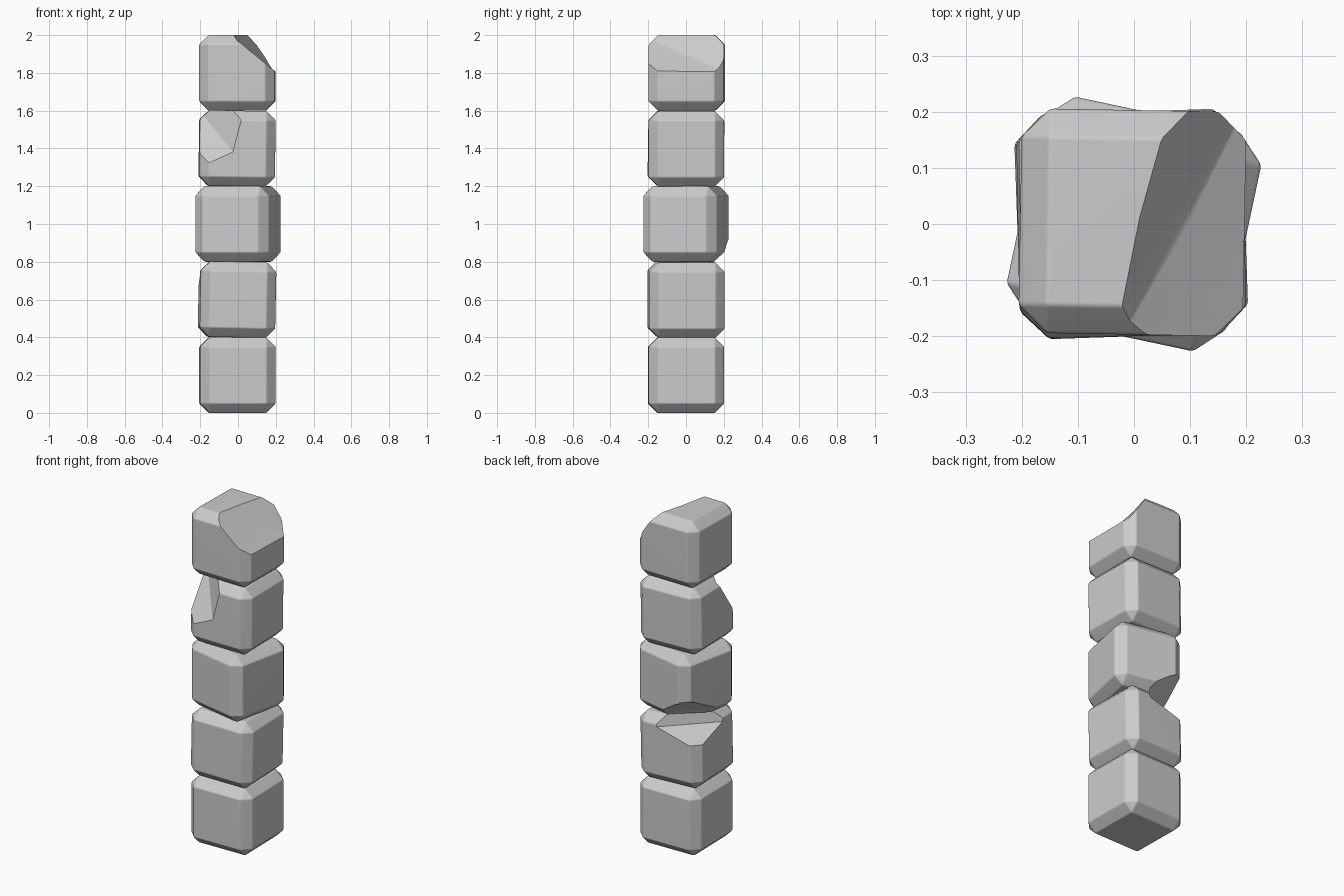
import bpy, bmesh
from math import radians
from mathutils import Vector

if "Cube" in bpy.data.objects:
    bpy.data.objects.remove(bpy.data.objects["Cube"], do_unlink=True)

stone = bpy.data.materials.new("grey stone")
stone.use_nodes = True
stone.diffuse_color = (0.6, 0.6, 0.6, 1)
stone.node_tree.nodes["Principled BSDF"].inputs["Base Color"].default_value = (0.6, 0.6, 0.6, 1)


def mesh_object(name, bm):
    bmesh.ops.recalc_face_normals(bm, faces=bm.faces)
    mesh = bpy.data.meshes.new(name)
    bm.to_mesh(mesh)
    bm.free()
    obj = bpy.data.objects.new(name, mesh)
    bpy.context.collection.objects.link(obj)
    mesh.materials.append(stone)
    return obj


def chip_cutter(points, outward):
    """Convex lump swept outward from the broken surface."""
    bm = bmesh.new()
    for p in points:
        bm.verts.new(p)
        bm.verts.new(Vector(p) + Vector(outward))
    hull = bmesh.ops.convex_hull(bm, input=bm.verts)
    spare = {v for v in hull["geom_interior"] + hull["geom_unused"]
             if isinstance(v, bmesh.types.BMVert)}
    bmesh.ops.delete(bm, geom=list(spare), context="VERTS")
    cutter = mesh_object("chip_cutter", bm)
    cutter.hide_render = True
    return cutter


def block(name, level, turn, offset=(0, 0), tilt=0, chip=None):
    # Chamfered cube, with each chamfer edge slightly softened
    bm = bmesh.new()
    bmesh.ops.create_cube(bm, size=0.4)
    for width, segments in ((0.05, 1), (0.006, 2)):
        bmesh.ops.bevel(bm, geom=bm.edges[:], offset=width, segments=segments,
                        profile=0.5, affect="EDGES", clamp_overlap=True)
    obj = mesh_object(name, bm)
    obj.location = (*offset, 0.2 + 0.4 * level)
    obj.rotation_euler = (0, radians(tilt), radians(turn))

    bpy.ops.object.select_all(action="DESELECT")
    obj.select_set(True)
    bpy.context.view_layer.objects.active = obj
    if chip:
        cutter = chip_cutter(*chip)
        cut = obj.modifiers.new("chip", "BOOLEAN")
        cut.operation = "DIFFERENCE"
        cut.solver = "EXACT"
        cut.object = cutter
        bpy.context.view_layer.update()
        bpy.ops.object.modifier_apply(modifier=cut.name)
        bpy.data.objects.remove(cutter, do_unlink=True)
    bpy.ops.object.shade_smooth_by_angle(angle=radians(28))
    soft = obj.modifiers.new("flat faces", "WEIGHTED_NORMAL")
    soft.keep_sharp = True


# Broken corners, each given by points on the fracture and a sweep direction
second_chip = ([(-0.22, 0.22, 0.65), (0.07, 0.22, 0.735), (-0.22, -0.08, 0.735),
                (0.09, 0.22, 0.83), (-0.22, -0.1, 0.83), (-0.06, 0.06, 0.83)],
               (-0.3, 0.3, 0))
third_chip = ([(-0.16, 0.22, 0.955), (0.085, 0.22, 0.82), (-0.23, -0.06, 0.82),
               (0.09, 0.22, 0.77), (-0.23, -0.08, 0.77), (-0.06, 0.06, 0.77)],
              (-0.3, 0.3, -0.05))
fourth_chip = ([(-0.22, -0.22, 1.27), (-0.01, -0.22, 1.36), (0.06, -0.22, 1.62),
                (-0.22, 0.02, 1.62), (-0.1, -0.12, 1.5)],
               (-0.3, -0.3, 0.3))
top_chip = ([(-0.05, -0.25, 2.01), (0, 0, 2.01), (0.07, 0.25, 2.01),
             (0.08, -0.03, 1.9), (0.22, -0.25, 1.79), (0.22, 0.25, 1.79)],
            (0.3, 0, 0.3))

# Stacked blocks, bottom to top
block("bottom_block", 0, 1, (-0.003, 0))
block("second_block", 1, 2, (-0.005, 0), 1.2, second_chip)
block("third_block", 2, -12, (0, 0), 0, third_chip)
block("fourth_block", 3, 1, (-0.005, 0), 0.8, fourth_chip)
block("top_block", 4, -1, (-0.003, 0.003), 0, top_chip)
